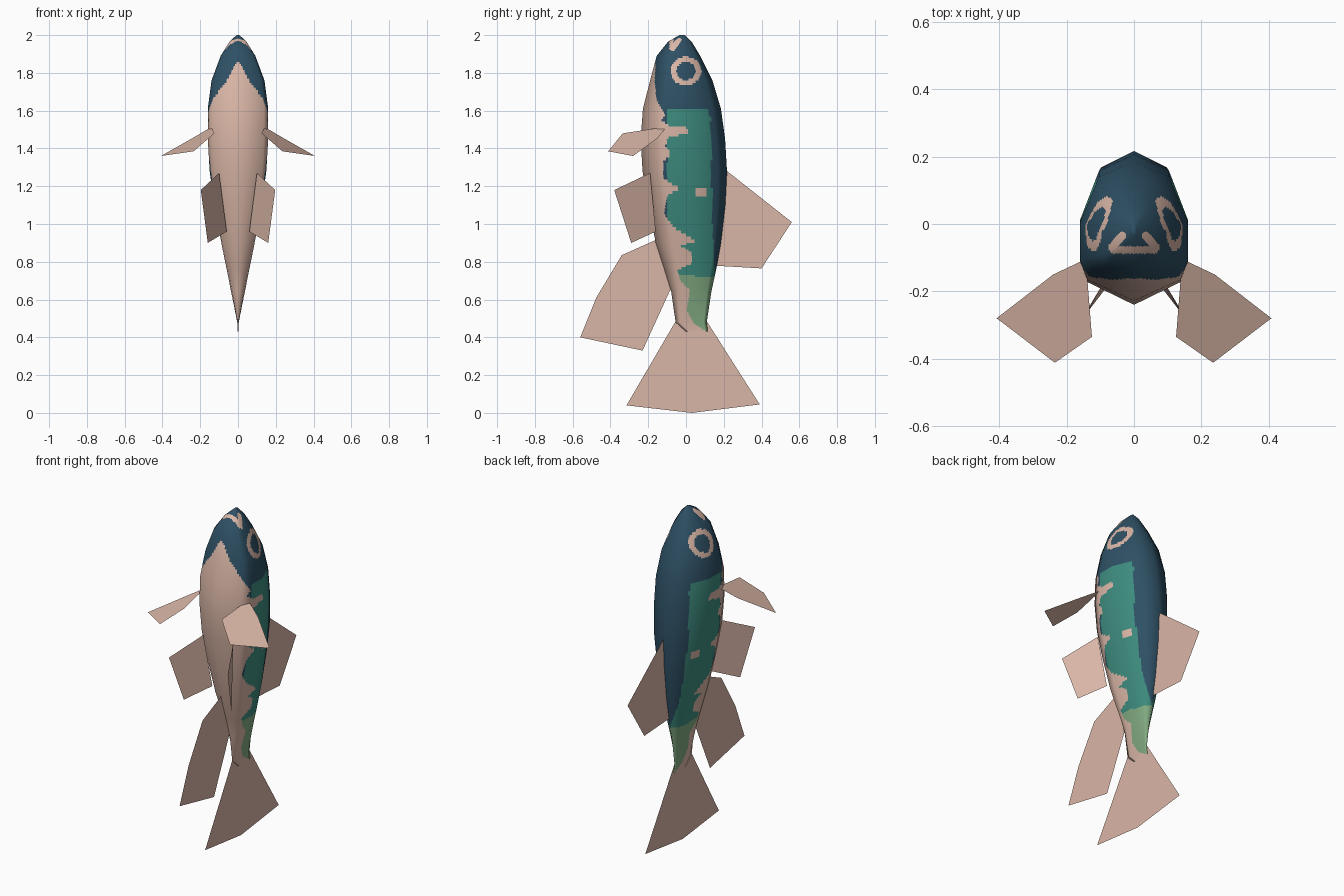
import bpy, math
from mathutils import Vector

if "Cube" in bpy.data.objects:
    bpy.data.objects.remove(bpy.data.objects["Cube"])

def material(name, rgb):
    m = bpy.data.materials.new(name)
    m.diffuse_color = (*rgb, 1)
    m.use_nodes = True
    m.node_tree.nodes["Principled BSDF"].inputs["Base Color"].default_value = m.diffuse_color
    return m

pink = material("pale_pink", (0.70, 0.47, 0.385))
navy = material("dark_blue", (0.027, 0.08, 0.128))
teal = material("teal", (0.047, 0.26, 0.21))
green = material("soft_green", (0.22, 0.40, 0.22))
PINK, NAVY, TEAL, GREEN = range(4)

def add_object(name, verts, faces, mats):
    me = bpy.data.meshes.new(name)
    me.from_pydata(verts, [], faces)
    for m in mats:
        me.materials.append(m)
    ob = bpy.data.objects.new(name, me)
    bpy.context.collection.objects.link(ob)
    return ob

def curve(table, z):
    """Piecewise linear lookup in a table of (z, value), z descending."""
    if z >= table[0][0]:
        return table[0][1]
    for (z0, a), (z1, b) in zip(table, table[1:]):
        if z >= z1:
            return a + (b - a) * (z0 - z) / (z0 - z1)
    return table[-1][1]

# Body rings: z, belly y, back y, half width
RINGS = [(2.0, -0.035, -0.005, 0.008), (1.965, -0.095, 0.03, 0.045),
         (1.89, -0.155, 0.075, 0.092), (1.76, -0.19, 0.14, 0.14),
         (1.61, -0.228, 0.185, 0.16), (1.45, -0.24, 0.207, 0.16),
         (1.28, -0.23, 0.217, 0.15), (1.10, -0.20, 0.208, 0.125),
         (0.90, -0.16, 0.185, 0.088), (0.76, -0.115, 0.16, 0.06),
         (0.64, -0.078, 0.134, 0.036), (0.48, -0.055, 0.11, 0.004),
         (0.43, 0.0, 0.115, 0.002)]
# Half cross-section, back to belly, then mirrored
HALF = [(0, 1), (0.65, 0.78), (1, 0.13), (1, -0.43), (0.86, -0.70), (0, -1)]
SECTION = HALF + [(-x, y) for x, y in HALF[-2:0:-1]]

# Edge between belly colour and flank, and between flank and back
BELLY_EDGE = [(1.90, -.16), (1.75, -.165), (1.65, -.155), (1.58, -.11), (1.55, -.13),
              (1.52, -.09), (1.51, 0), (1.48, .015), (1.46, -.09), (1.42, -.11),
              (1.36, -.08), (1.33, -.12), (1.24, -.12), (1.19, -.03), (1.15, -.10),
              (1.05, -.115), (.99, -.07), (.94, 0), (.91, .05), (.885, -.03),
              (.85, .03), (.79, .03), (.755, -.045), (.70, -.03), (.65, .02),
              (.54, .005), (.47, .045), (.43, .11)]
BACK_EDGE = [(1.61, .115), (1.56, .13), (1.0, .14), (.72, .152)]

def seg_dist(px, py, ax, ay, bx, by):
    p, a, d = Vector((px, py)), Vector((ax, ay)), Vector((bx - ax, by - ay))
    t = max(0, min(1, (p - a).dot(d) / d.dot(d)))
    return (p - a - d * t).length

def body_colour(c):
    x, y, z = abs(c.x), c.y, c.z
    # mouth outline
    if z > 1.9 and (seg_dist(x, y, 0, -.077, .06, -.077) < .011
                    or seg_dist(x, y, .035, -.035, .066, -.07) < .012):
        return PINK
    # eye rings
    if x > 0.04 and 0.05 < math.hypot(y, (z - 1.81) * 1.05) < 0.08:
        return PINK
    if z < 1.89 and y < curve(BELLY_EDGE, z):
        return PINK
    # side spot
    if abs(y - 0.08) < 0.03 and abs(z - 1.17) < 0.022:
        return PINK
    if z < 0.725 - 0.1 * (y - 0.05):
        return GREEN
    if z < 1.61 and -0.10 < y < curve(BACK_EDGE, z):
        return TEAL
    return NAVY

def build_body(cuts=12):
    n = len(SECTION)
    low = [[Vector((sx * w, (a + b) / 2 + sy * (b - a) / 2, z)) for sx, sy in SECTION]
           for z, a, b, w in RINGS]
    last = len(low) - 1
    nor = [[(low[i][(j + 1) % n] - low[i][j - 1]).cross(
             low[min(i + 1, last)][j] - low[max(i - 1, 0)][j]).normalized()
            for j in range(n)] for i in range(last + 1)]

    def sample(grid, r, s):
        i, j = min(r // cuts, last - 1), s // cuts
        u, v = r / cuts - i, s / cuts - j
        k = (j + 1) % n
        return grid[i][j].lerp(grid[i][k], v).lerp(grid[i + 1][j].lerp(grid[i + 1][k], v), u)

    rows, cols = last * cuts + 1, n * cuts
    verts = [sample(low, r, s) for r in range(rows) for s in range(cols)]
    norms = [sample(nor, r, s).normalized() for r in range(rows) for s in range(cols)]
    faces = [(r * cols + s, r * cols + (s + 1) % cols,
              (r + 1) * cols + (s + 1) % cols, (r + 1) * cols + s)
             for r in range(rows - 1) for s in range(cols)]
    faces.append(tuple(reversed(range(cols))))      # snout cap
    ob = add_object("body", verts, faces, [pink, navy, teal, green])
    for p in ob.data.polygons:
        p.use_smooth = True
        p.material_index = body_colour(p.center)
    # smooth shading of the coarse form carried over to the fine faces
    ob.data.normals_split_custom_set_from_vertices(norms)

build_body()

def fin(name, pts):
    add_object(name, pts, [tuple(range(len(pts)))], [pink])

# Middle fins: (y, z) outlines
for name, outline in {
    "dorsal_fin": [(.205, 1.29), (.56, 1.01), (.40, .765), (.14, .78)],
    "anal_fin": [(-.15, .92), (-.34, .835), (-.475, .61), (-.56, .40), (-.23, .33), (-.07, .68)],
    "tail_fin": [(-.055, .485), (-.315, .04), (.03, 0), (.39, .045), (.11, .485)],
}.items():
    fin(name, [(0, y, z) for y, z in outline])

# Paired fins
PAIRS = {
    "pelvic_fin": [(.10, -.19, 1.27), (.197, -.38, 1.18), (.16, -.29, .90), (.06, -.16, .96)],
    "pectoral_fin": [(.155, -.11, 1.505), (.24, -.15, 1.455), (.408, -.28, 1.36),
                     (.235, -.412, 1.385), (.125, -.335, 1.48), (.138, -.17, 1.505)],
}
for name, pts in PAIRS.items():
    for side, s in (("right", 1), ("left", -1)):
        fin(f"{side}_{name}", [(s * x, y, z) for x, y, z in pts])
